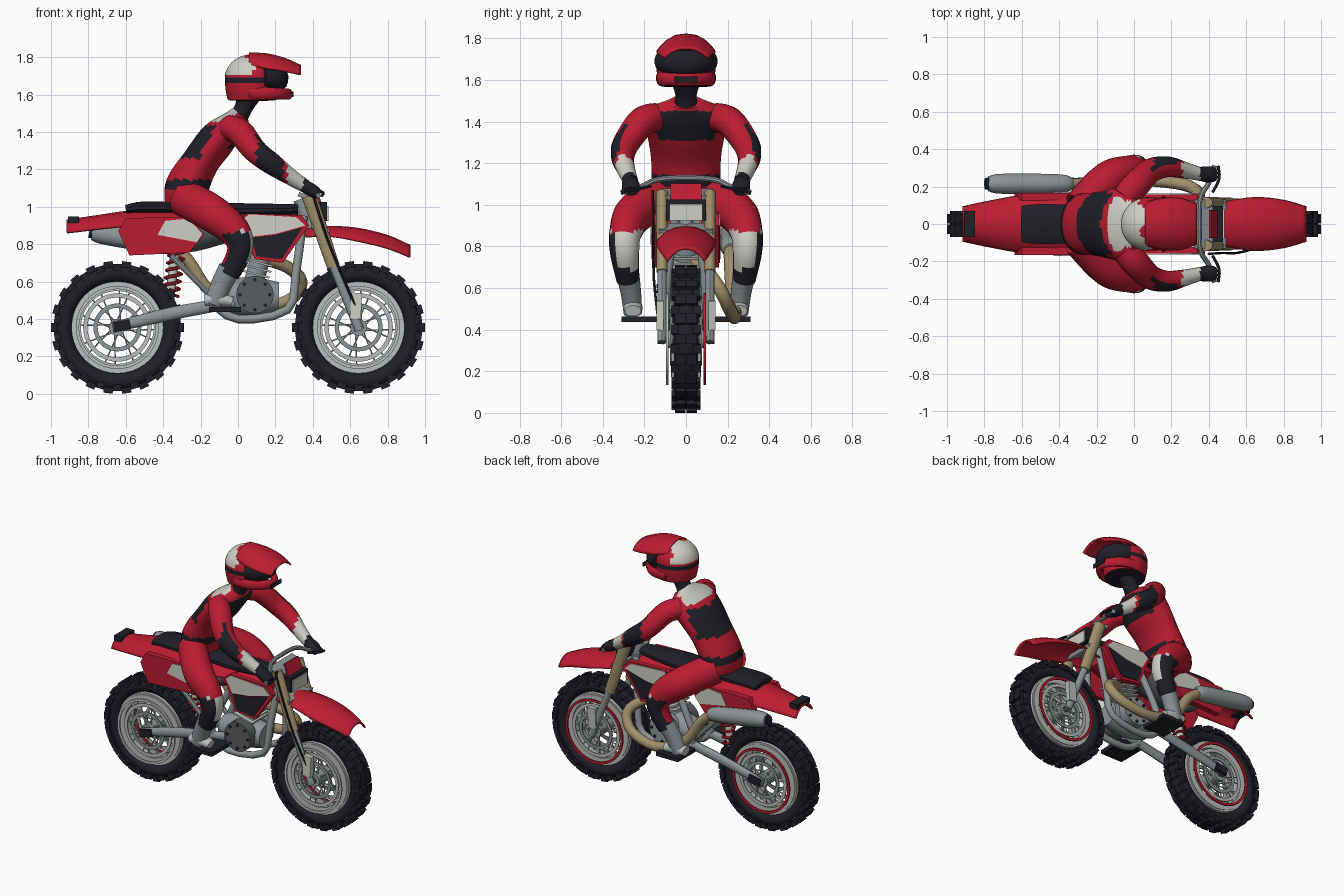
import bpy, bmesh, math
from mathutils import Vector, Matrix

COLOURS = {
    "red": (0.50, 0.012, 0.03), "black": (0.014, 0.014, 0.022), "white": (0.62, 0.62, 0.57),
    "grey": (0.27, 0.30, 0.31), "light_grey": (0.50, 0.52, 0.52), "tan": (0.36, 0.28, 0.15),
    "dark_grey": (0.10, 0.11, 0.115)}
MATS = {}
for key, c in COLOURS.items():
    MATS[key] = bpy.data.materials.new(key)
    MATS[key].diffuse_color = (*c, 1)


def finish(name, bm, colour, smooth=True, angle=0.7):
    """Turn a bmesh into an object; colour is a name or a rule(centre, normal)."""
    bmesh.ops.recalc_face_normals(bm, faces=bm.faces)
    bm.normal_update()
    slots = []
    for f in bm.faces:
        k = colour if isinstance(colour, str) else colour(f.calc_center_median(), f.normal)
        if k not in slots:
            slots.append(k)
        f.material_index = slots.index(k)
    me = bpy.data.meshes.new(name)
    bm.to_mesh(me)
    bm.free()
    for k in slots:
        me.materials.append(MATS[k])
    if smooth:
        me.shade_smooth()
        me.set_sharp_from_angle(angle=angle)
    ob = bpy.data.objects.new(name, me)
    bpy.context.collection.objects.link(ob)
    return ob


def catmull(pts, steps):
    out = []
    for i in range(len(pts) - 1):
        p0, p1, p2, p3 = pts[max(i - 1, 0)], pts[i], pts[i + 1], pts[min(i + 2, len(pts) - 1)]
        for s in range(steps):
            t = s / steps
            out.append([0.5 * (2 * b + (c - a) * t + (2 * a - 5 * b + 4 * c - d) * t * t
                               + (3 * b - a - 3 * c + d) * t ** 3) for a, b, c, d in zip(p0, p1, p2, p3)])
    return out + [list(pts[-1])]


def loft(name, pts, colour, n=12, steps=4):
    """Tube through points (x, y, z, side radius, other radius)."""
    pts = catmull(pts, steps)
    pos = [Vector(p[:3]) for p in pts]
    bm, rings, side = bmesh.new(), [], None
    for i, p in enumerate(pts):
        t = (pos[min(i + 1, len(pos) - 1)] - pos[max(i - 1, 0)]).normalized()
        if side is None:
            side = Vector((0, 1, 0)) if abs(t.y) < 0.9 else Vector((1, 0, 0))
        side = (side - t * side.dot(t)).normalized()
        up = t.cross(side)
        rings.append([bm.verts.new(pos[i] + side * p[3] * math.cos(a) + up * p[4] * math.sin(a))
                      for a in (2 * math.pi * (k + 0.5) / n for k in range(n))])
    for r, q in zip(rings, rings[1:]):
        for k in range(n):
            bm.faces.new((r[k], r[(k + 1) % n], q[(k + 1) % n], q[k]))
    bm.faces.new(rings[0])
    bm.faces.new(rings[-1])
    return finish(name, bm, colour)


def tube(name, pts, r, colour, n=8, steps=3):
    return loft(name, [(*p, r, r) for p in pts], colour, n, steps)


def lathe(name, profile, x, z, colour, n=40, y=0):
    """Closed (radius, y) profile turned about an axle along y."""
    bm = bmesh.new()
    rings = [[bm.verts.new((x + r * math.cos(a), y + h, z + r * math.sin(a))) for r, h in profile]
             for a in (2 * math.pi * k / n for k in range(n))]
    m = len(profile)
    for k in range(n):
        r, q = rings[k], rings[(k + 1) % n]
        for j in range(m):
            bm.faces.new((r[j], r[(j + 1) % m], q[(j + 1) % m], q[j]))
    return finish(name, bm, colour)


def disc_ring(name, r0, r1, y0, y1, x, z, colour):
    return lathe(name, [(r0, y0), (r1, y0), (r1, y1), (r0, y1)], x, z, colour)


def box(name, c, size, colour, ry=0):
    bm = bmesh.new()
    bmesh.ops.create_cube(bm, size=1, matrix=Matrix.Translation(c) @ Matrix.Rotation(ry, 4, 'Y')
                          @ Matrix.Diagonal((*size, 1)))
    return finish(name, bm, colour, False)


def plate(name, poly, y, t, colour):
    """Flat panel with an (x, z) outline."""
    bm = bmesh.new()
    f = bm.faces.new([bm.verts.new((px, y - t / 2, pz)) for px, pz in poly])
    ex = bmesh.ops.extrude_face_region(bm, geom=[f])
    bmesh.ops.translate(bm, vec=(0, t, 0), verts=[v for v in ex['geom'] if isinstance(v, bmesh.types.BMVert)])
    return finish(name, bm, colour, False)


def shell(name, secs, colour, thick=0.012, steps=4):
    """Arched sheet from sections (x, z, half width, edge drop)."""
    bm, rows = bmesh.new(), []
    for x, z, w, d in catmull(secs, steps):
        rows.append([bm.verts.new((x, w * u, z - d * abs(u) ** 2.5)) for u in
                     (-1, -0.9, -0.7, -0.4, 0, 0.4, 0.7, 0.9, 1)])
    for r, q in zip(rows, rows[1:]):
        for k in range(8):
            bm.faces.new((r[k], r[k + 1], q[k + 1], q[k]))
    ob = finish(name, bm, colour)
    mod = ob.modifiers.new("thickness", 'SOLIDIFY')
    mod.thickness, mod.offset = thick, 0
    return ob


# wheels: tyre, knobs, rims, spokes, hub
for wname, wx in (("rear", -0.645), ("front", 0.645)):
    wz = 0.355
    lathe(wname + "_tyre", [(0.29 + 0.05 * math.cos(a), 0.06 * math.sin(a)) for a in
                            (2 * math.pi * k / 12 for k in range(12))], wx, wz, "black", 48)
    bm = bmesh.new()
    for k in range(22):
        for s in (-1, 1):
            for off, r, y, dims in ((0, 0.339, 0.028, (0.032, 0.05, 0.05)), (0.5, 0.322, 0.053, (0.036, 0.034, 0.045))):
                bmesh.ops.create_cube(bm, size=1, matrix=Matrix.Translation((wx, 0, wz))
                                      @ Matrix.Rotation(2 * math.pi * (k + off) / 22, 4, 'Y')
                                      @ Matrix.Translation((r, s * y, 0)) @ Matrix.Diagonal((*dims, 1)))
    finish(wname + "_knobs", bm, "black", False)
    disc_ring(wname + "_rim", 0.225, 0.246, -0.05, 0.05, wx, wz, "light_grey")
    for s, col in ((-1, "light_grey"), (1, "red")):
        disc_ring(wname + "_outer_ring", 0.205, 0.222, s * 0.085, s * 0.095, wx, wz, col)
        disc_ring(wname + "_rim_flange", 0.195, 0.235, s * 0.045, s * 0.055, wx, wz, "light_grey")
        disc_ring(wname + "_middle_ring", 0.16, 0.183, s * 0.065, s * 0.073, wx, wz, "light_grey")
        disc_ring(wname + "_brake_ring", 0.105, 0.128, s * 0.07, s * 0.078, wx, wz, "grey")
        for k in range(16):
            a = 2 * math.pi * k / 16
            b = a + (0.35 if k % 2 else -0.35)
            tube(wname + "_spoke", [(wx + 0.04 * math.cos(a), s * 0.06, wz + 0.04 * math.sin(a)),
                                    (wx + 0.235 * math.cos(b), s * 0.04, wz + 0.235 * math.sin(b))],
                 0.004, "light_grey", 5, 1)
    tube(wname + "_hub", [(wx, -0.085, wz), (wx, 0.085, wz)], 0.045, "grey", 16, 1)
    tube(wname + "_axle", [(wx, -0.13, wz), (wx, 0.13, wz)], 0.018, "dark_grey", 10, 1)

# fenders, seat, tank core, tail light
shell("front_fender", [(0.36, 0.88, 0.09, 0.04), (0.5, 0.892, 0.12, 0.05), (0.65, 0.88, 0.14, 0.065),
                       (0.8, 0.843, 0.125, 0.065), (0.92, 0.79, 0.09, 0.06)], "red")
shell("rear_fender", [(-0.915, 0.925, 0.09, 0.065), (-0.75, 0.95, 0.125, 0.07), (-0.55, 0.975, 0.155, 0.075),
                      (-0.2, 0.975, 0.16, 0.06), (0.05, 0.97, 0.14, 0.05)], "red")
box("tail_light", (-0.88, 0, 0.93), (0.06, 0.14, 0.035), "black")
loft("seat", [(-0.6, 0, 0.985, 0.1, 0.025), (-0.5, 0, 0.995, 0.11, 0.035), (-0.25, 0, 0.99, 0.105, 0.035),
              (0.05, 0, 0.98, 0.1, 0.04), (0.32, 0, 0.985, 0.06, 0.03)], "black", 12)
loft("fuel_tank", [(-0.05, 0, 0.89, 0.11, 0.07), (0.12, 0, 0.87, 0.13, 0.09), (0.32, 0, 0.9, 0.1, 0.07)], "red")
loft("air_box", [(-0.5, 0, 0.87, 0.1, 0.06), (-0.3, 0, 0.85, 0.11, 0.1), (-0.05, 0, 0.88, 0.1, 0.07)], "dark_grey")

# forks, lamp, handlebar
loft("handlebar", [(x, y, z, 0.014, 0.014) for x, y, z in
     ((0.43, -0.31, 1.06), (0.40, -0.22, 1.085), (0.355, -0.14, 1.12), (0.35, 0, 1.13),
      (0.355, 0.14, 1.12), (0.40, 0.22, 1.085), (0.43, 0.31, 1.06))], "grey", 8)
box("lamp_body", (0.44, 0, 0.975), (0.07, 0.19, 0.1), "black")
box("lamp_plate", (0.479, 0, 0.965), (0.008, 0.16, 0.08), "white")
box("number_plate", (0.425, 0, 1.06), (0.012, 0.15, 0.09), "red", -0.4)
box("upper_clamp", (0.37, 0, 1.05), (0.1, 0.26, 0.025), "grey", 0.35)
box("lower_clamp", (0.44, 0, 0.885), (0.1, 0.26, 0.025), "grey", 0.35)
tube("steering_head", [(0.33, 0, 1.04), (0.4, 0, 0.86)], 0.035, "grey", 10, 1)
tube("brake_hose", [(0.4, -0.16, 1.07), (0.47, -0.155, 0.85), (0.55, -0.155, 0.65), (0.65, -0.13, 0.42)], 0.007, "black", 6)

for s in (-1, 1):
    # mirrored bike parts
    loft("upper_fork", [(0.38, s * 0.115, 1.06, 0.03, 0.042), (0.51, s * 0.115, 0.68, 0.028, 0.036)], "tan", 12, 1)
    loft("lower_fork", [(0.505, s * 0.115, 0.7, 0.022, 0.024), (0.65, s * 0.115, 0.34, 0.022, 0.026)], "grey", 10, 1)
    box("fork_guard", (0.63, s * 0.125, 0.47), (0.06, 0.035, 0.14), "white" if s < 0 else "light_grey", 0.05)
    plate("side_panel", [(-0.64, 0.87), (-0.6, 0.94), (-0.26, 0.945), (-0.18, 0.855), (-0.26, 0.755), (-0.58, 0.74)],
          s * 0.145, 0.04, "red")
    plate("side_panel_mark", [(-0.39, 0.925), (-0.265, 0.937), (-0.19, 0.855), (-0.22, 0.81), (-0.43, 0.85)],
          s * 0.166, 0.008, "white")
    plate("tank_shroud", [(0.0, 0.93), (0.05, 0.965), (0.34, 0.955), (0.38, 0.9), (0.24, 0.7), (0.09, 0.72)],
          s * 0.14, 0.035, "red")
    plate("shroud_upper_mark", [(0.02, 0.93), (0.06, 0.96), (0.31, 0.945), (0.36, 0.9), (0.2, 0.855), (0.07, 0.84)],
          s * 0.159, 0.008, "white")
    plate("shroud_lower_mark", [(0.07, 0.835), (0.2, 0.85), (0.345, 0.89), (0.235, 0.72), (0.1, 0.735)],
          s * 0.159, 0.008, "black")
    tube("frame_loop", [(0.35, s * 0.05, 0.95), (0.31, s * 0.09, 0.65), (0.265, s * 0.1, 0.45), (0.0, s * 0.1, 0.4),
                        (-0.13, s * 0.1, 0.5), (-0.08, s * 0.1, 0.66), (0.02, s * 0.09, 0.85)], 0.023, "grey", 10)
    tube("rear_frame_strut", [(-0.12, s * 0.1, 0.5), (-0.36, s * 0.11, 0.74)], 0.016, "grey", 8, 1)
    loft("swing_arm", [(-0.02, s * 0.1, 0.49, 0.022, 0.03), (-0.35, s * 0.105, 0.43, 0.022, 0.035),
                       (-0.67, s * 0.11, 0.355, 0.02, 0.027)], "grey", 10)
    box("axle_block", (-0.62, s * 0.125, 0.365), (0.09, 0.025, 0.05), "black", -0.2)
    box("foot_peg", (-0.07, s * 0.21, 0.45), (0.17, 0.2, 0.026), "black")
    tube("crank_cover", [(0.09, s * 0.06, 0.53), (0.09, s * 0.135, 0.53)], 0.1, "dark_grey" if s < 0 else "grey", 24, 1)
    for k in range(8):
        bx, bz = 0.09 + 0.08 * math.cos(k * math.pi / 4), 0.53 + 0.08 * math.sin(k * math.pi / 4)
        tube("cover_bolt", [(bx, s * 0.13, bz), (bx, s * 0.142, bz)], 0.01, "black", 8, 1)
    tube("lever", [(0.42, s * 0.17, 1.09), (0.455, s * 0.24, 1.075), (0.45, s * 0.31, 1.06)], 0.008, "black", 6)

    # rider arm and glove
    def arm_rule(c, n, s=s):
        if c.x > 0.355:
            return "black"
        if 0.26 < c.x:
            return "white"
        return "black" if 0.10 < c.x < 0.24 and n.y * s > 0.35 else "red"
    loft("arm", [(-0.05, s * 0.14, 1.42, 0.07, 0.07), (0.01, s * 0.21, 1.4, 0.075, 0.07), (0.09, s * 0.285, 1.3, 0.066, 0.064),
                 (0.18, s * 0.305, 1.23, 0.055, 0.06), (0.28, s * 0.285, 1.16, 0.043, 0.045),
                 (0.36, s * 0.265, 1.11, 0.036, 0.036)], arm_rule, 16, 5)
    loft("glove", [(0.34, s * 0.27, 1.12, 0.035, 0.035), (0.4, s * 0.265, 1.085, 0.045, 0.036),
                   (0.435, s * 0.265, 1.065, 0.035, 0.025)], "black", 12)

    # rider leg and boot
    def leg_rule(c, n, s=s):
        if c.z < 0.69:
            return "black"
        if c.z < 0.86 and n.y * s > 0.6:
            return "black"
        return "white" if c.z < 0.875 and n.x > 0.15 else "red"
    loft("leg", [(-0.29, s * 0.09, 1.05, 0.09, 0.1), (-0.14, s * 0.24, 0.965, 0.095, 0.1), (-0.02, s * 0.29, 0.87, 0.078, 0.085),
                 (0.01, s * 0.295, 0.77, 0.07, 0.068), (-0.05, s * 0.28, 0.64, 0.055, 0.058)], leg_rule, 20, 6)
    loft("boot", [(-0.045, s * 0.28, 0.67, 0.056, 0.06), (-0.09, s * 0.265, 0.58, 0.05, 0.056),
                  (-0.13, s * 0.255, 0.48, 0.045, 0.052)], "grey", 14)
    loft("boot_foot", [(-0.18, s * 0.255, 0.5, 0.04, 0.032), (-0.1, s * 0.255, 0.505, 0.047, 0.04),
                       (-0.03, s * 0.255, 0.49, 0.04, 0.027)], "light_grey", 12)

# engine, cylinder fins, shock, exhaust
loft("engine_case", [(-0.1, 0, 0.52, 0.08, 0.07), (0.05, 0, 0.52, 0.1, 0.11), (0.22, 0, 0.52, 0.08, 0.08)], "grey")
tube("cylinder", [(0.08, 0, 0.58), (0.14, 0, 0.8)], 0.055, "grey", 12, 1)
for k in range(5):
    box("cylinder_fin", (0.095 + 0.01 * k, 0, 0.64 + 0.03 * k), (0.15, 0.17, 0.01), "light_grey", 0.25)
tube("shock_body", [(-0.37, 0.03, 0.46), (-0.33, 0.03, 0.82)], 0.025, "white", 10, 1)
tube("shock_spring", [(-0.362 + 0.035 * k / 48 + 0.042 * math.cos(k * math.pi / 4), 0.03 + 0.042 * math.sin(k * math.pi / 4),
                       0.52 + 0.24 * k / 48) for k in range(49)], 0.009, "red", 6, 1)
tube("exhaust_pipe", [(0.14, 0.04, 0.72), (0.26, 0.1, 0.68), (0.34, 0.16, 0.6), (0.27, 0.21, 0.5), (0.06, 0.235, 0.46),
                      (-0.15, 0.225, 0.55), (-0.27, 0.215, 0.72), (-0.38, 0.215, 0.8)], 0.033, "tan", 10, 4)
loft("muffler", [(-0.33, 0.215, 0.785, 0.03, 0.03), (-0.4, 0.215, 0.8, 0.052, 0.052), (-0.7, 0.215, 0.85, 0.055, 0.055),
                 (-0.78, 0.215, 0.862, 0.04, 0.04)], "grey", 14)
tube("muffler_tip", [(-0.77, 0.215, 0.86), (-0.795, 0.215, 0.865)], 0.032, "black", 12, 1)


# rider torso and neck
def torso_rule(c, n):
    if 1.09 < c.z < 1.145:
        return "black"
    if c.z > 1.455 and n.x < 0.3 and abs(c.y) < 0.13:
        return "white"
    if n.x > 0.3 and abs(c.y) < 0.135 and 1.31 < c.z < 1.45:
        return "black"
    return "black" if n.x < -0.2 and abs(c.y) < 0.17 and 1.26 < c.z < 1.43 else "red"
loft("torso", [(-0.275, 0, 1.02, 0.16, 0.115), (-0.27, 0, 1.11, 0.165, 0.118), (-0.2, 0, 1.24, 0.17, 0.1),
               (-0.11, 0, 1.36, 0.19, 0.1), (-0.03, 0, 1.44, 0.2, 0.075), (0.015, 0, 1.495, 0.08, 0.055)], torso_rule, 28, 8)
loft("neck", [(0.0, 0, 1.47, 0.06, 0.05), (0.03, 0, 1.53, 0.052, 0.048), (0.06, 0, 1.6, 0.075, 0.065)], "black", 14)


# helmet shell with band and crown patch, goggles, chin guard, peak
def helmet_rule(c, n):
    if c.z < 1.573:
        return "black"
    if (1.665 < c.z < 1.695) or (c.x > 0.15 and 1.63 < c.z < 1.75):
        return "black"
    return "white" if c.z > 1.71 and c.x < 0.06 + 0.035 * math.sin(40 * c.y) else "red"
bm = bmesh.new()
bmesh.ops.create_uvsphere(bm, u_segments=40, v_segments=28, radius=1)
for v in bm.verts:
    z = v.co.z
    k = 1.0 if z > 0 else (1 - abs(z) ** 2.2 * 0.12) / max(math.sqrt(1 - z * z), 0.25)
    v.co = (0.075 + 0.145 * v.co.x * k, 0.143 * v.co.y * k, 1.69 + 0.125 * z)
finish("helmet", bm, helmet_rule)
loft("goggles", [(0.14, -0.125, 1.69, 0.03, 0.045), (0.21, -0.08, 1.69, 0.035, 0.055), (0.235, 0, 1.685, 0.035, 0.06),
                 (0.21, 0.08, 1.69, 0.035, 0.055), (0.14, 0.125, 1.69, 0.03, 0.045)], "black", 12)
loft("chin_guard", [(0.06, -0.125, 1.61, 0.02, 0.035), (0.19, -0.105, 1.605, 0.02, 0.033), (0.27, 0, 1.602, 0.022, 0.03),
                    (0.19, 0.105, 1.605, 0.02, 0.033), (0.06, 0.125, 1.61, 0.02, 0.035)], "red", 12)
box("chin_vent", (0.292, 0, 1.602), (0.008, 0.11, 0.028), "black")
shell("helmet_peak", [(0.06, 1.818, 0.11, 0.06), (0.15, 1.815, 0.135, 0.075), (0.25, 1.79, 0.135, 0.065),
                      (0.335, 1.752, 0.105, 0.045)], "red")
